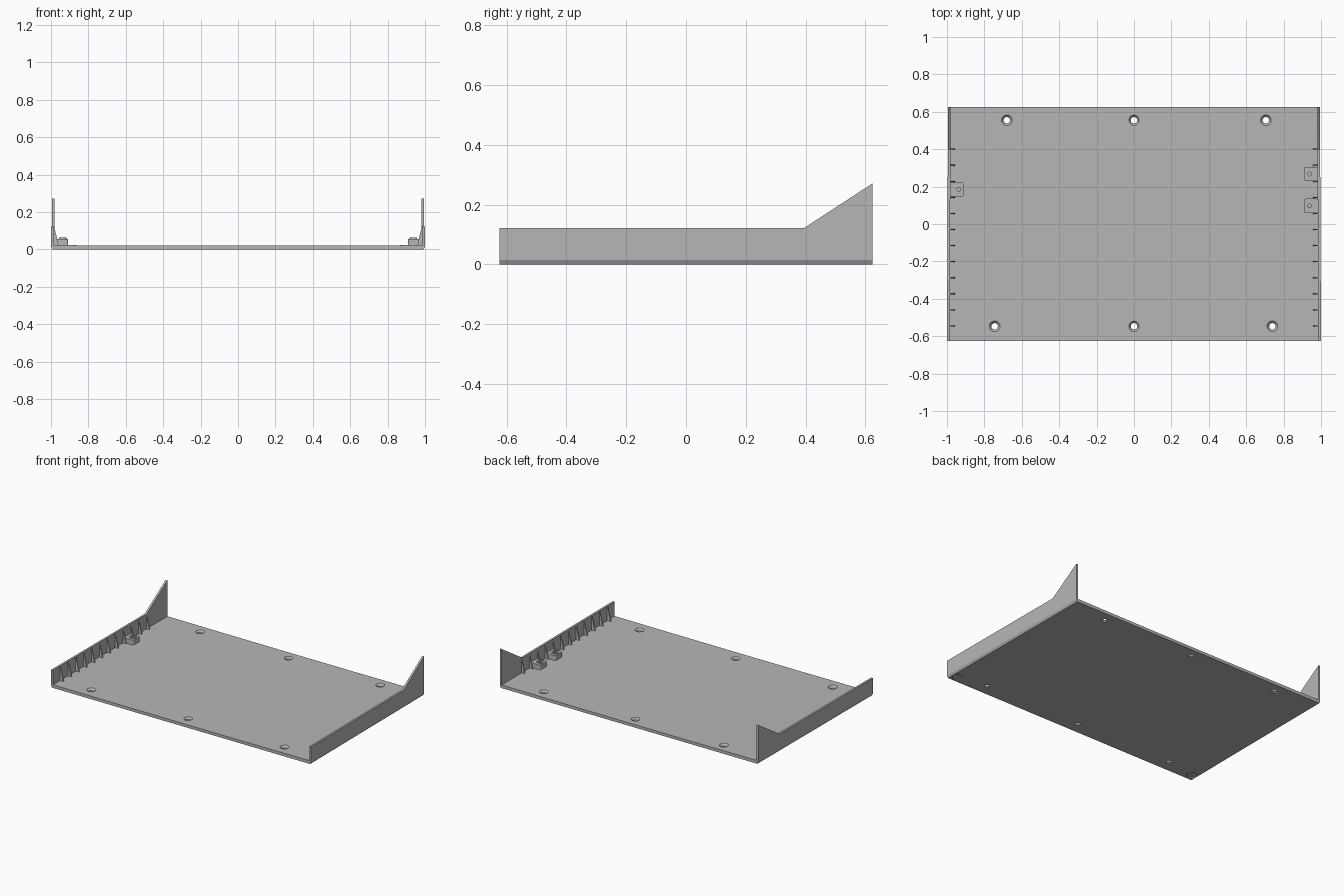
import bpy, bmesh, math
from mathutils import Vector

if "Cube" in bpy.data.objects:
    bpy.data.objects.remove(bpy.data.objects["Cube"])

W, D, T = 1.0, 0.625, 0.022      # half width, half depth, plate thickness

grey = bpy.data.materials.new("light_grey")
grey.diffuse_color = (0.47, 0.47, 0.47, 1)
grey.use_nodes = True
grey.node_tree.nodes["Principled BSDF"].inputs["Base Color"].default_value = grey.diffuse_color


def prism(name, points, offset, taper=False):
    """Extrude a closed outline along an offset vector."""
    bm = bmesh.new()
    face = bm.faces.new([bm.verts.new(p) for p in points])
    res = bmesh.ops.extrude_face_region(bm, geom=[face])
    moved = [v for v in res["geom"] if isinstance(v, bmesh.types.BMVert)]
    bmesh.ops.translate(bm, verts=moved, vec=Vector(offset))
    if taper:                    # the tray is slightly narrower at the back
        for v in bm.verts:
            v.co.x *= 1 - 0.006 * (v.co.y + D) / (2 * D)
    bmesh.ops.recalc_face_normals(bm, faces=bm.faces)
    mesh = bpy.data.meshes.new(name)
    bm.to_mesh(mesh)
    bm.free()
    mesh.materials.append(grey)
    obj = bpy.data.objects.new(name, mesh)
    bpy.context.collection.objects.link(obj)
    return obj


def cone(x, y, z0, z1, r0, r1):
    """Cutter: cone or cylinder from z0 to z1."""
    bpy.ops.mesh.primitive_cone_add(vertices=32, radius1=r0, radius2=r1,
                                    depth=z1 - z0, location=(x, y, (z0 + z1) / 2))
    obj = bpy.context.object
    obj.name = "hole_cutter"
    obj.data.materials.append(grey)
    return obj


def cut(target, cutter):
    mod = target.modifiers.new("cut", "BOOLEAN")
    mod.operation = "DIFFERENCE"
    mod.solver = "EXACT"
    mod.object = cutter
    bpy.context.view_layer.objects.active = target
    bpy.ops.object.modifier_apply(modifier=mod.name)
    bpy.data.objects.remove(cutter)


# Base plate: bevelled lower edges, very shallow faceted dish on top
dish = [(0.9 - 0.18 * i) for i in range(11)]
outline = [(-0.992, 0), (0.992, 0), (W, 0.015), (0.985, T)]
outline += [(x, T - 0.002 * (1 - (x / 0.9) ** 2)) for x in dish]
outline += [(-0.985, T), (-W, 0.015)]
plate = prism("base_plate", [(x, -D, z) for x, z in outline], (0, 2 * D, 0), True)

# Countersunk screw holes
for x, y in [(-0.68, 0.555), (0, 0.555), (0.705, 0.555),
             (-0.745, -0.547), (0, -0.547), (0.74, -0.547)]:
    cut(plate, cone(x, y, -0.01, 0.04, 0.017, 0.017))
    cut(plate, cone(x, y, 0.008, 0.024, 0.017, 0.031))

# Blind foot recesses under the front corners
for s in (-1, 1):
    cut(plate, cone(s * 0.955, -0.577, -0.01, 0.008, 0.034, 0.034))

# Side walls with raised rear fins, and triangular ribs inside them
for s, side in ((-1, "left"), (1, "right")):
    wall = [(-D, 0.015), (D, 0.015), (D, 0.272), (0.395, 0.122), (-D, 0.122)]
    prism(side + "_wall", [(s * W, y, z) for y, z in wall], (-s * 0.014, 0, 0), True)
    for i in range(12):
        y = 0.4 - i * 0.0859
        rib = [(0.99, 0.018), (0.957, 0.018), (0.962, 0.035), (0.982, 0.118), (0.99, 0.118)]
        prism(side + "_rib", [(s * x, y - 0.003, z) for x, z in rib], (0, 0.006, 0))


# Mounting blocks: rounded block, smaller raised pad and a screw hole
def rounded(x0, x1, y0, y1, r, z):
    pts = []
    for k, (cx, cy) in enumerate([(x1 - r, y1 - r), (x0 + r, y1 - r),
                                  (x0 + r, y0 + r), (x1 - r, y0 + r)]):
        for j in range(5):
            a = math.pi / 2 * (k + j / 4)
            pts.append((cx + r * math.cos(a), cy + r * math.sin(a), z))
    return pts


for s, y in [(-1, 0.185), (1, 0.267), (1, 0.097)]:
    xs = sorted((s * 0.908, s * 0.985))
    block = prism("mounting_block", rounded(*xs, y - 0.038, y + 0.038, 0.012, 0.015), (0, 0, 0.041))
    cut(block, cone(s * 0.938, y, 0.03, 0.08, 0.01, 0.01))
    xs = sorted((s * 0.918, s * 0.958))
    pad = prism("mounting_pad", rounded(*xs, y - 0.02, y + 0.02, 0.015, 0.055), (0, 0, 0.009))
    cut(pad, cone(s * 0.938, y, 0.03, 0.08, 0.01, 0.01))
